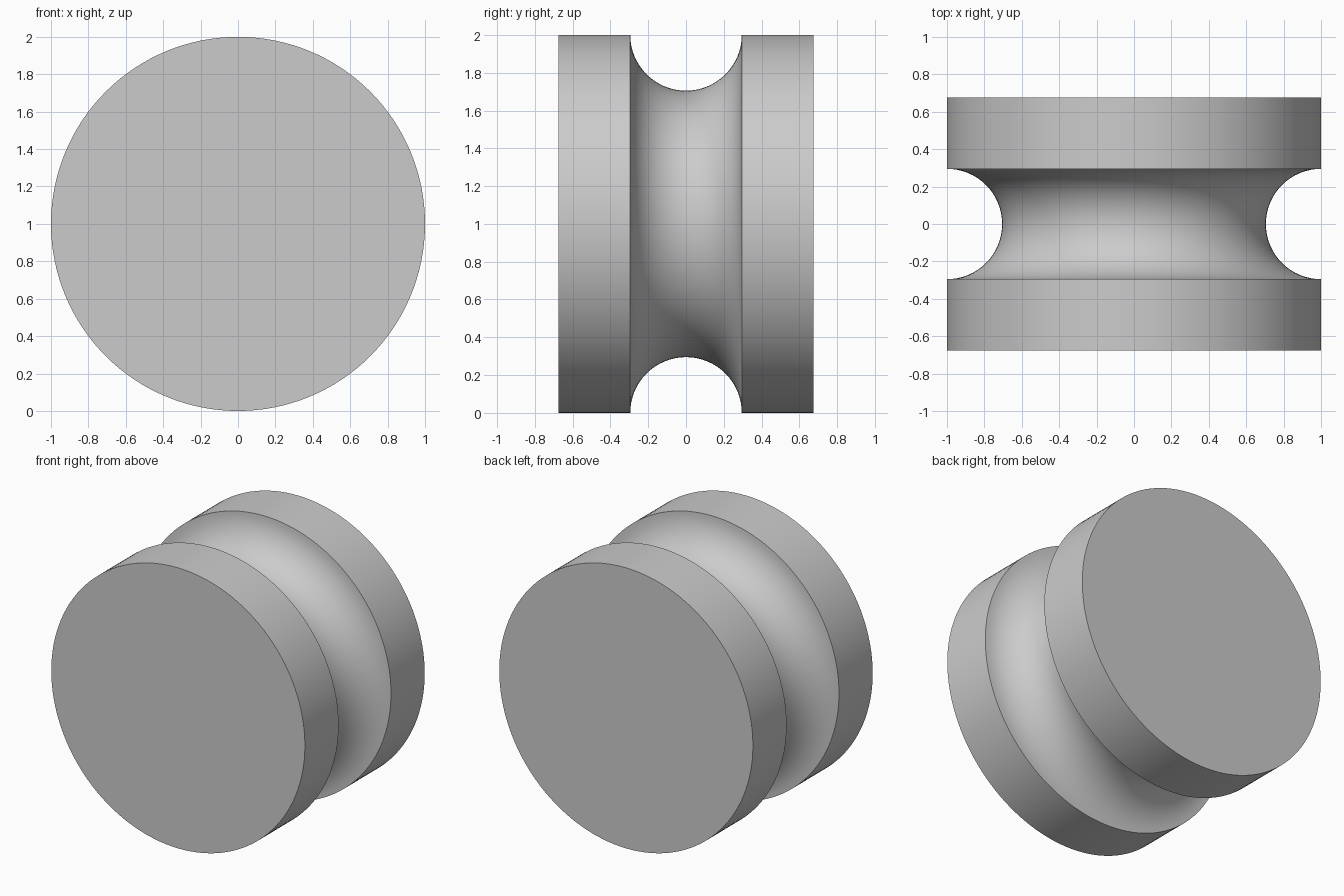
import bpy
import bmesh
import math

if "Cube" in bpy.data.objects:
    bpy.data.objects.remove(bpy.data.objects["Cube"], do_unlink=True)

RADIUS = 1.0
HALF_WIDTH = 0.675
GROOVE = 0.295
ARC_STEPS = 32
SIDES = 128

# Single plain grey
grey = bpy.data.materials.new("light grey")
grey.use_nodes = True
colour = (0.6, 0.6, 0.6, 1.0)
grey.diffuse_color = colour
grey.node_tree.nodes["Principled BSDF"].inputs["Base Color"].default_value = colour

# Rim profile as (y, radius): flat rim, half-round groove, flat rim
profile = [(-HALF_WIDTH, RADIUS)]
for i in range(ARC_STEPS + 1):
    a = math.pi * i / ARC_STEPS
    profile.append((-GROOVE * math.cos(a), RADIUS - GROOVE * math.sin(a)))
profile.append((HALF_WIDTH, RADIUS))

# Revolve the profile about the y axis
bm = bmesh.new()
verts = [bm.verts.new((0, y, r)) for y, r in profile]
edges = [bm.edges.new(pair) for pair in zip(verts, verts[1:])]
bmesh.ops.spin(bm, geom=verts + edges, cent=(0, 0, 0), axis=(0, 1, 0),
               angle=2 * math.pi, steps=SIDES, use_merge=False)
bmesh.ops.remove_doubles(bm, verts=bm.verts, dist=1e-4)

# Close the two flat end discs
bmesh.ops.holes_fill(bm, edges=[e for e in bm.edges if e.is_boundary], sides=0)
bmesh.ops.recalc_face_normals(bm, faces=bm.faces)

mesh = bpy.data.meshes.new("grooved_wheel")
bm.to_mesh(mesh)
bm.free()
mesh.materials.append(grey)

wheel = bpy.data.objects.new("grooved_wheel", mesh)
wheel.location.z = RADIUS
bpy.context.collection.objects.link(wheel)

# Smooth curved surfaces, sharp rims
bpy.ops.object.select_all(action="DESELECT")
wheel.select_set(True)
bpy.context.view_layer.objects.active = wheel
bpy.ops.object.shade_smooth_by_angle(angle=math.radians(30))
